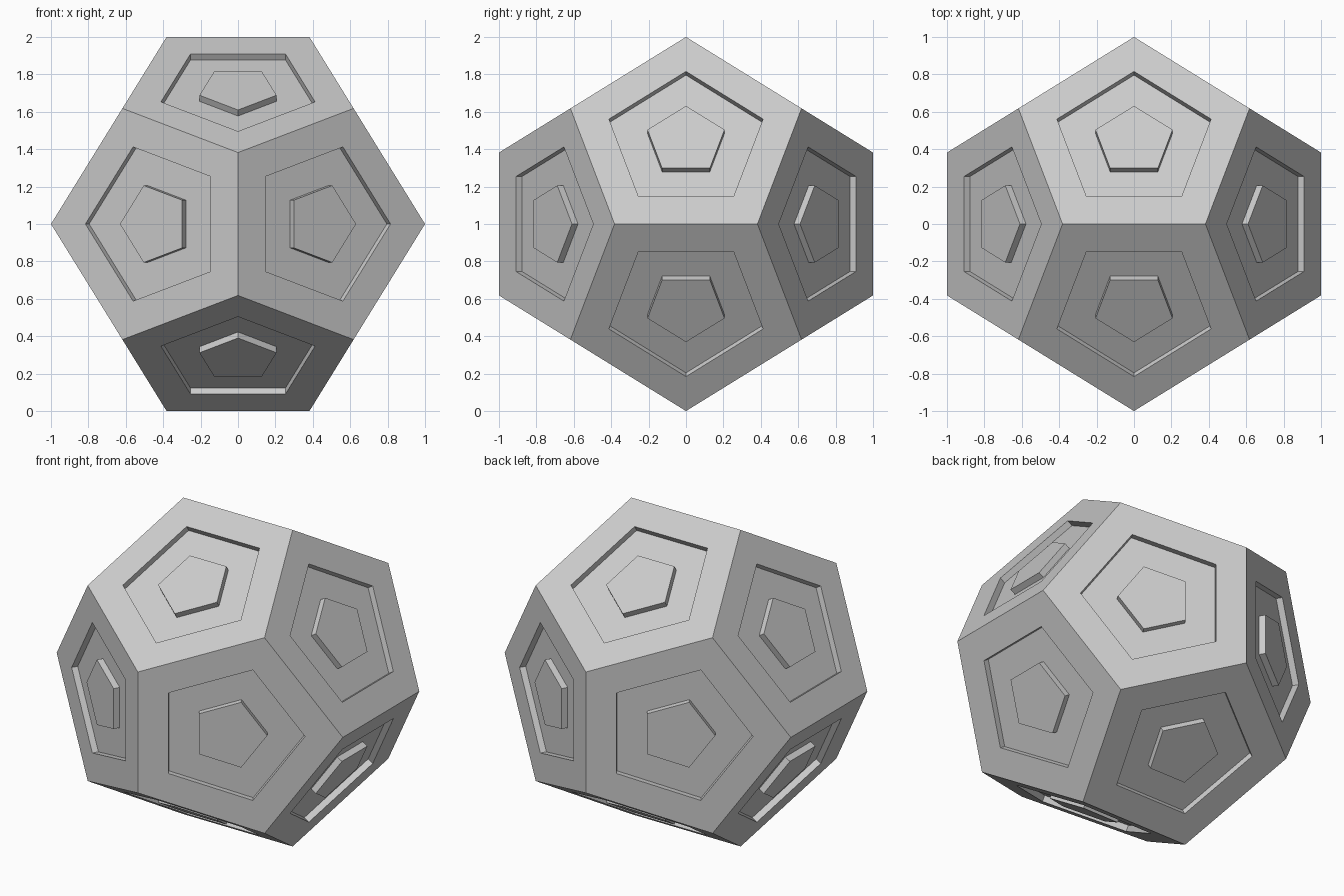
import bpy, bmesh
from math import sqrt
from mathutils import Vector

if "Cube" in bpy.data.objects:
    bpy.data.objects.remove(bpy.data.objects["Cube"])

PHI = (1 + sqrt(5)) / 2
A, B = 1 / PHI, 1 / PHI ** 2      # cube corner and half edge for a 2 unit solid
OUTER, INNER, DEPTH = 2 / 3, 1 / 3, 0.038

# dodecahedron body: cube corners plus three cyclic rectangles, hulled
bm = bmesh.new()
S = (-1, 1)
points = [(x * A, y * A, z * A) for x in S for y in S for z in S]
for a in S:
    for b in S:
        points += [(0, a, b * B), (a, b * B, 0), (b * B, 0, a)]
for p in points:
    bm.verts.new(p)
bmesh.ops.convex_hull(bm, input=bm.verts[:])
bmesh.ops.dissolve_limit(bm, angle_limit=0.05, verts=bm.verts[:], edges=bm.edges[:])
bmesh.ops.recalc_face_normals(bm, faces=bm.faces[:])


def ring(face, centre, normal, corners, scale, drop):
    """Replace a face by a scaled loop joined to its rim; return the new inner face."""
    old = face.verts[:]
    new = [bm.verts.new(centre + (c - centre) * scale - normal * drop) for c in corners]
    bm.faces.remove(face)
    n = len(old)
    for i in range(n):
        j = (i + 1) % n
        bm.faces.new((old[i], old[j], new[j], new[i]))
    return bm.faces.new(new)


# pentagonal groove with a flush central island on every face
for face in bm.faces[:]:
    corners = [v.co.copy() for v in face.verts]
    centre = sum(corners, Vector()) / len(corners)
    normal = centre.normalized()
    for scale, drop in ((OUTER, 0), (OUTER, DEPTH), (INNER, DEPTH), (INNER, 0)):
        face = ring(face, centre, normal, corners, scale, drop)

bmesh.ops.translate(bm, verts=bm.verts[:], vec=(0, 0, 1))
bm.normal_update()
mesh = bpy.data.meshes.new("grooved_dodecahedron")
bm.to_mesh(mesh)
bm.free()
bpy.context.collection.objects.link(bpy.data.objects.new("grooved_dodecahedron", mesh))
